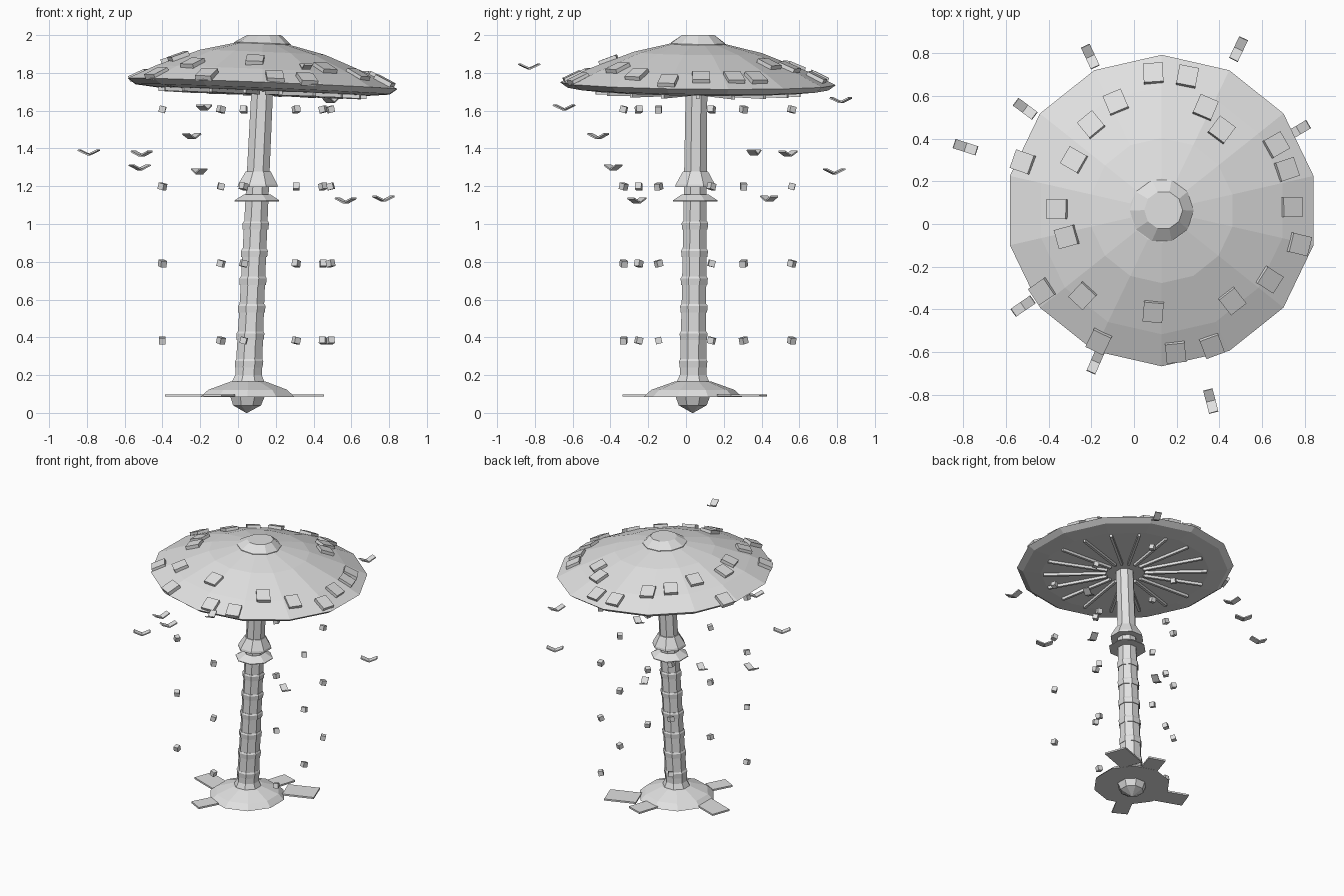
import bpy, bmesh, math
from mathutils import Matrix, Vector

if "Cube" in bpy.data.objects:
    bpy.data.objects.remove(bpy.data.objects["Cube"])

grey = bpy.data.materials.new("light_grey")
grey.diffuse_color = (0.75, 0.75, 0.75, 1)
grey.use_nodes = True
grey.node_tree.nodes["Principled BSDF"].inputs["Base Color"].default_value = grey.diffuse_color


def finish(name, bm):
    bmesh.ops.recalc_face_normals(bm, faces=bm.faces)
    me = bpy.data.meshes.new(name)
    bm.to_mesh(me)
    bm.free()
    me.materials.append(grey)
    ob = bpy.data.objects.new(name, me)
    bpy.context.collection.objects.link(ob)
    return ob


def lathe(name, profile, n, place, start=0.0):
    """Closed solid from (radius, z) points; place() puts each point in the world."""
    bm = bmesh.new()
    rings = []
    for r, z in profile:
        angs = [start + 2 * math.pi * i / n for i in range(n)]
        rings.append([bm.verts.new(place(r * math.cos(a), r * math.sin(a), z)) for a in angs])
    for a, b in zip(rings, rings[1:]):
        for i in range(n):
            j = (i + 1) % n
            bm.faces.new((a[i], a[j], b[j], b[i]))
    bm.faces.new(rings[0])
    bm.faces.new(rings[-1])
    return finish(name, bm)


def add_box(bm, size, matrix):
    m = matrix @ Matrix.Diagonal((*size, 1))
    bmesh.ops.create_cube(bm, size=1, matrix=m)


def on_stem(x, y, z):
    # the stem leans slightly to the right
    return Vector((x + 0.046 + 0.048 * z, y + 0.035 + 0.012 * z, z))


def on_cap(x, y, z):
    # the cap is tilted slightly, lower on the right
    return Vector((x + 0.13, y + 0.063, z - 0.0406 * x - 0.011 * y))


# Bulb and mound at the foot
lathe("root_bulb", [(0.003, 0.0), (0.08, 0.04), (0.10, 0.09)], 8, on_stem, math.pi / 8)
lathe("base_mound", [(0.26, 0.085), (0.25, 0.095), (0.22, 0.122), (0.10, 0.165)], 10, on_stem, math.pi / 10)

# Stem with raised bands
lathe("stem", [(0.098, 0.155), (0.076, 0.20), (0.070, 0.6), (0.066, 1.12), (0.062, 1.72)],
      8, on_stem, math.pi / 8)
for k in range(6):
    z = 0.262 + 0.146 * k
    r = 0.081 - 0.001 * k
    lathe("stem_band", [(r - 0.003, z - 0.022), (r, z + 0.012), (r - 0.006, z + 0.022)],
          8, on_stem, math.pi / 8)

# Two flared skirts
lathe("lower_skirt", [(0.128, 1.12), (0.128, 1.125), (0.075, 1.157)], 8, on_stem, math.pi / 8)
lathe("upper_skirt", [(0.115, 1.195), (0.112, 1.21), (0.072, 1.278)], 8, on_stem, math.pi / 8)

# Cap
dome = [(0.73, 1.743), (0.58, 1.815), (0.34, 1.908), (0.15, 1.953)]
lathe("cap", [(0.57, 1.702), (0.69, 1.714)] + dome, 14, on_cap, math.pi / 14)
lathe("cap_knob", [(0.15, 1.94), (0.15, 1.957), (0.09, 2.0)], 10,
      lambda x, y, z: on_cap(x, y, min(z, 2.0)) if z < 2 else Vector((x + 0.138, y + 0.065, 2.0)))

# Radial gills under the cap
bm = bmesh.new()
tilt = Matrix(((1, 0, 0, 0.13), (0, 1, 0, 0.063), (-0.0406, -0.011, 1, 0), (0, 0, 0, 1)))
for i in range(18):
    m = tilt @ Matrix.Rotation(2 * math.pi * i / 18, 4, 'Z') @ Matrix.Translation((0.34, 0, 1.694))
    add_box(bm, (0.42, 0.018, 0.022), m)
finish("gills", bm)

# Square scales lying on the cap
spots = [(.09, .705), (.25, .69), (-.085, .57), (-.2, .465), (.335, .545), (.41, .44),
         (.665, .37), (.715, .255), (-.28, .30), (-.52, .29), (-.36, .07), (-.315, -.06),
         (.74, .08), (.775, -.095), (.635, -.26), (.46, -.36), (.09, -.41), (-.24, -.335),
         (-.43, -.315), (-.165, -.55), (.195, -.60), (.365, -.57)]
bm = bmesh.new()
step = 2 * math.pi / 14
for px, py in spots:
    x, y = px - 0.13, py - 0.063
    a = math.atan2(y, x)
    off = (a + step / 2) % step - step / 2      # angle from the facet centre
    r = math.hypot(x, y) * math.cos(off) / math.cos(step / 2)
    for (r1, z1), (r2, z2) in zip(dome, dome[1:]):
        if r >= r2:
            break
    slope = (z2 - z1) / (r1 - r2)
    z = z1 + (r1 - r) * slope
    m = (tilt @ Matrix.Translation((x, y, z + 0.006)) @ Matrix.Rotation(a, 4, 'Z')
         @ Matrix.Rotation(math.atan(slope), 4, 'Y'))
    add_box(bm, (0.098, 0.092, 0.03), m)
finish("cap_scales", bm)

# Flat slabs around the foot: x, y, length, width, turn
bm = bmesh.new()
for x, y, l, w, turn in [(-.25, .065, .24, .14, -20), (-.10, -.245, .15, .11, 62),
                         (.11, .32, .19, .12, 72), (.325, .276, .22, .16, 20)]:
    add_box(bm, (l, w, 0.012), Matrix.Translation((x, y, 0.092))
            @ Matrix.Rotation(math.radians(turn), 4, 'Z'))
finish("foot_slabs", bm)

# Floating cubes in six columns of four
bm = bmesh.new()
columns = [(-.40, -.145), (-.09, .305), (.03, -.33), (.308, .56), (.45, .135), (.49, -.25)]
for c, (x, y) in enumerate(columns):
    for k in range(4):
        m = Matrix.Translation((x, y, 0.383 + 0.408 * k))
        m = m @ Matrix.Rotation(0.7 * c + 0.5 * k, 4, 'Z') @ Matrix.Rotation(0.25, 4, 'X')
        add_box(bm, (0.034, 0.034, 0.034), m)
finish("floating_cubes", bm)

# Drifting folded petals, each a shallow V pointing outwards
petals = [(-.79, .36, 1.367), (-.51, .54, 1.36), (-.52, -.385, 1.288), (-.245, -.465, 1.453),
          (-.205, .785, 1.267), (-.18, -.645, 1.605), (.36, -.83, 1.822), (.49, .82, 1.643),
          (.57, -.26, 1.112), (.77, .44, 1.122)]
bm = bmesh.new()
for x, y, z in petals:
    m = Matrix.Translation((x, y, z)) @ Matrix.Rotation(math.atan2(y - 0.063, x - 0.13), 4, 'Z')
    for s in (-1, 1):
        wing = Matrix.Rotation(-s * 0.42, 4, 'Y') @ Matrix.Translation((s * 0.03, 0, 0))
        add_box(bm, (0.06, 0.045, 0.008), m @ wing)
finish("drifting_petals", bm)
